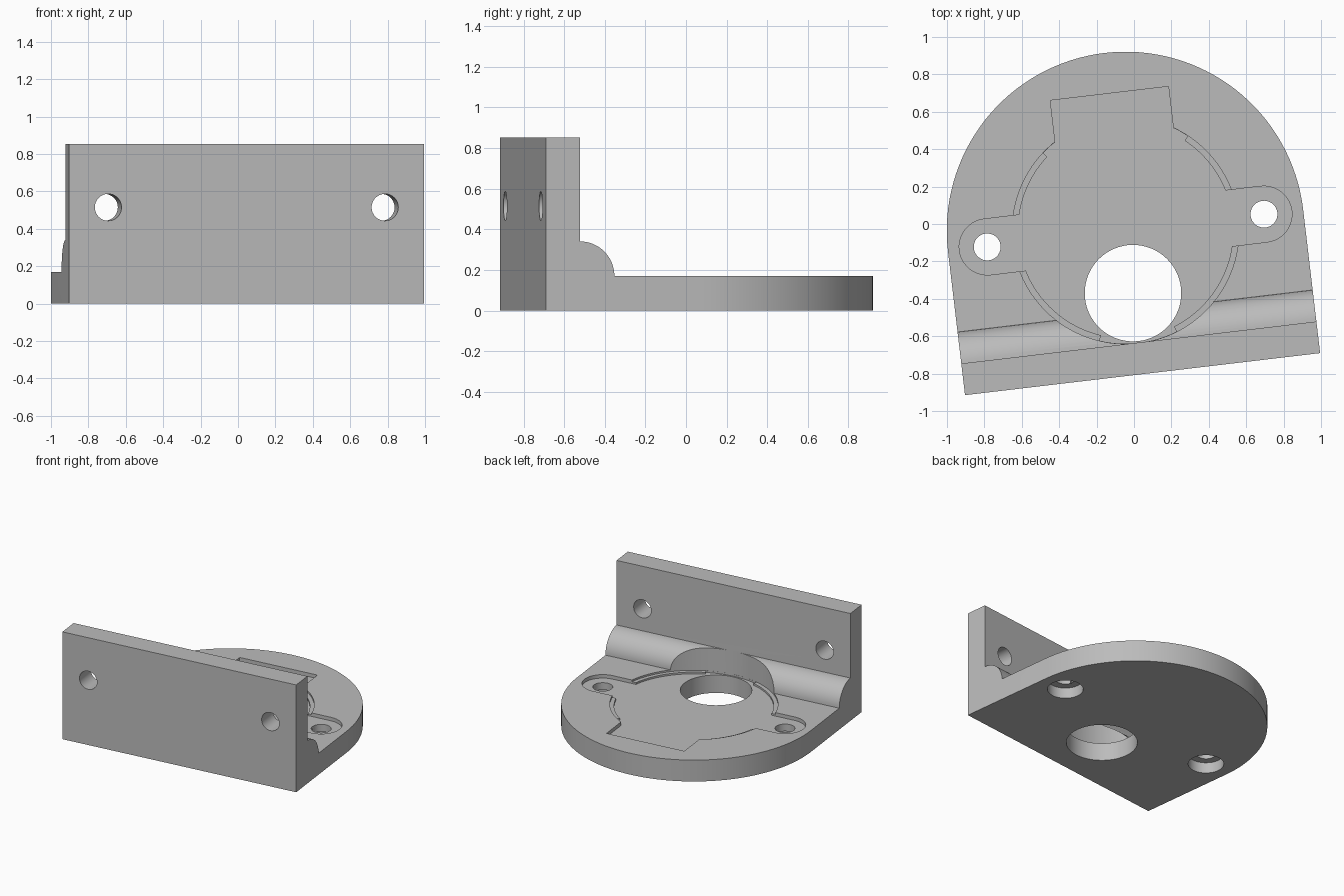
import bpy, bmesh
from math import sin, cos, pi, radians
from mathutils import Matrix, Vector

if "Cube" in bpy.data.objects:
    bpy.data.objects.remove(bpy.data.objects["Cube"], do_unlink=True)

# Main dimensions, in the bracket's own frame (disc centre at the origin)
R = 0.956                       # plate radius
T = 0.17                        # plate and wall thickness
FRONT, HEIGHT = -0.773, 0.853   # front face and wall height
EAR, HOLE = 0.745, 0.072        # offset and radius of the screw holes
POCKET, FLOOR, LEDGE = 0.606, 0.142, 0.156
PLACE = Matrix.Translation((-0.045, -0.035, 0)) @ Matrix.Rotation(radians(6.75), 4, "Z")


def arc(r, a0, a1, n, cx=0, cy=0):
    angles = [radians(a0 + (a1 - a0) * i / n) for i in range(n + 1)]
    return [(cx + r * cos(a), cy + r * sin(a)) for a in angles]


def circle(r, n, cx=0, cy=0):
    return arc(r, 0, 360, n, cx, cy)[:-1]


def prism(name, outline, lo, hi, axis="Z"):
    """Extrude an outline along z, along x (outline in y, z) or along y (outline in x, z)."""
    to_3d = {"Z": lambda p, h: (p[0], p[1], h),
             "X": lambda p, h: (h, p[0], p[1]),
             "Y": lambda p, h: (p[0], h, p[1])}[axis]
    bm = bmesh.new()
    face = bm.faces.new([bm.verts.new(to_3d(p, lo)) for p in outline])
    shift = Vector(to_3d((0, 0), hi - lo))
    new = bmesh.ops.extrude_face_region(bm, geom=[face], use_keep_orig=True)["geom"]
    bmesh.ops.translate(bm, vec=shift, verts=[v for v in new if isinstance(v, bmesh.types.BMVert)])
    bmesh.ops.recalc_face_normals(bm, faces=bm.faces)
    mesh = bpy.data.meshes.new(name)
    bm.to_mesh(mesh)
    bm.free()
    obj = bpy.data.objects.new(name, mesh)
    bpy.context.collection.objects.link(obj)
    return obj


def combine(target, tool, operation="DIFFERENCE"):
    tool.hide_render = True
    mod = target.modifiers.new(tool.name, "BOOLEAN")
    mod.operation, mod.solver, mod.object = operation, "EXACT", tool
    bpy.context.view_layer.objects.active = target
    bpy.ops.object.modifier_apply(modifier=mod.name)
    bpy.data.objects.remove(tool, do_unlink=True)


# Bracket body: L-shaped side profile with a quarter-round in the corner
inner = FRONT + T
profile = [(FRONT, 0), (1.1, 0), (1.1, T)]
profile += arc(T, 0, 90, 16, inner, T) + [(inner, HEIGHT), (FRONT, HEIGHT)]
bracket = prism("mounting_bracket", profile, -1.1, 1.1, "X")

# Rounded back of the plate
outline = arc(R, 0, 180, 64) + [(-R, -0.9), (R, -0.9)]
combine(bracket, prism("outline", outline, -0.1, 1), "INTERSECT")

# Round pocket, with four narrow ledges left around its rim
combine(bracket, prism("pocket", circle(POCKET, 96), LEDGE, 2 * T + 0.002))
floor = []
for a0, a1, r in ((-14, 14, 0.605), (14, 50, 0.575), (50, 130, 0.605), (130, 166, 0.575),
                  (166, 194, 0.605), (194, 250, 0.575), (250, 290, 0.605), (290, 346, 0.575)):
    floor += arc(r, a0, a1, 16)
combine(bracket, prism("pocket_floor", floor, FLOOR, 0.2))

# Rectangular notch at the back of the pocket
notch = [(-0.318, 0.45), (0.318, 0.45), (0.318, 0.738), (-0.318, 0.738)]
combine(bracket, prism("notch", notch, FLOOR, 0.25))

# Ears with screw holes, counterbored from below, and holes in the wall
for s in (-1, 1):
    ear = arc(0.15, -90, 90, 20, EAR) + [(0.5, 0.15), (0.5, -0.15)]
    combine(bracket, prism("ear", [(s * x, y) for x, y in ear], FLOOR, 0.25))
    combine(bracket, prism("screw_hole", circle(HOLE, 32, s * EAR), -0.1, 0.3))
    combine(bracket, prism("counterbore", circle(0.13, 32, s * EAR), -0.1, 0.085))
    combine(bracket, prism("wall_hole", circle(HOLE, 32, s * EAR, 0.515), -1, -0.5, "Y"))

# Large shaft hole
combine(bracket, prism("shaft_hole", circle(0.258, 64, 0, -0.337), -0.1, 0.3))

# Placement, colour and shading
bracket.data.transform(PLACE)
grey = bpy.data.materials.new("plain_grey")
grey.use_nodes = True
colour = (0.5, 0.5, 0.5, 1)
grey.diffuse_color = colour
grey.node_tree.nodes["Principled BSDF"].inputs["Base Color"].default_value = colour
bracket.data.materials.clear()
bracket.data.materials.append(grey)
for face in bracket.data.polygons:
    face.material_index = 0
bpy.ops.object.select_all(action="DESELECT")
bracket.select_set(True)
bpy.context.view_layer.objects.active = bracket
bpy.ops.object.shade_smooth_by_angle(angle=radians(30))
